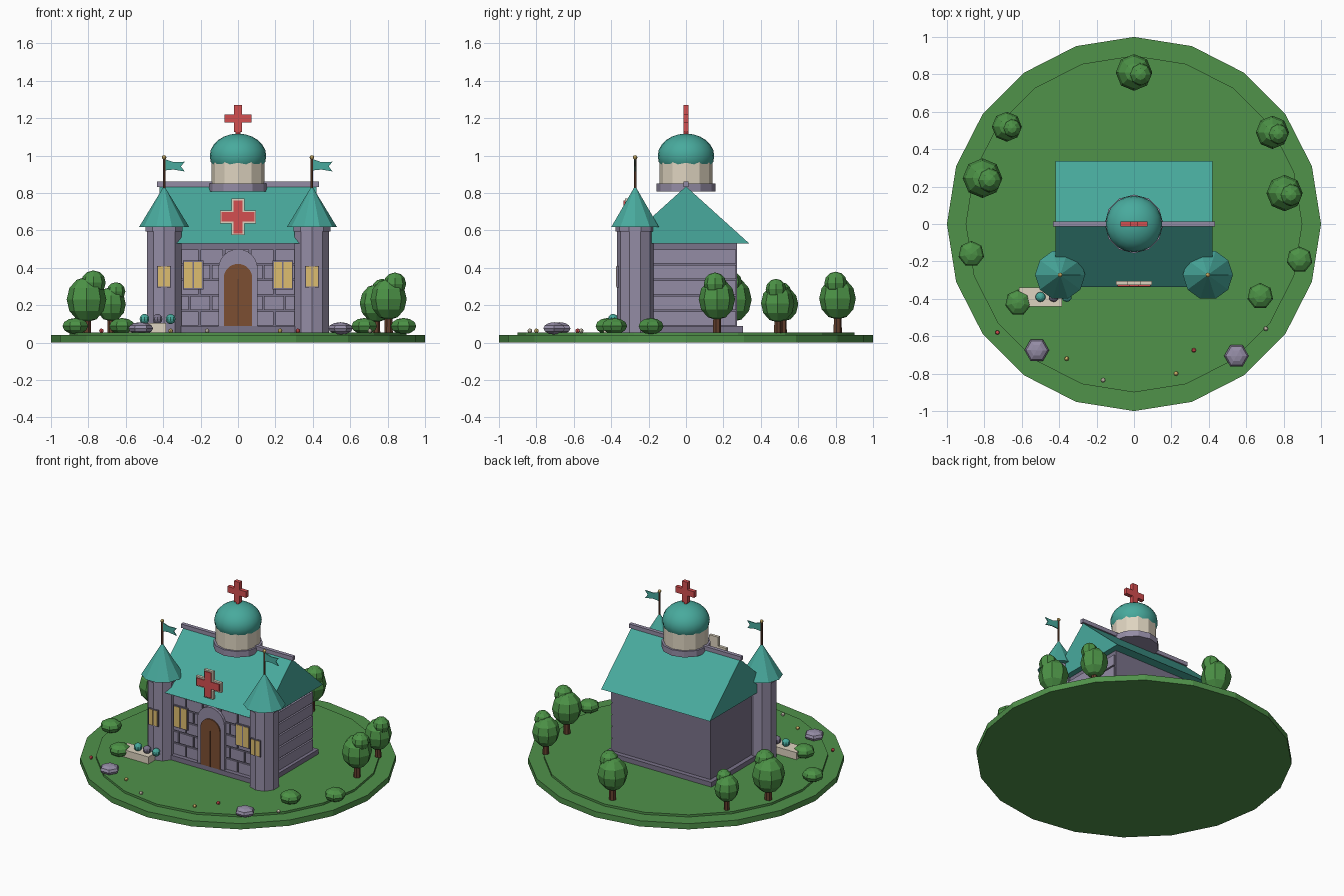
import bpy, bmesh, math
from mathutils import Matrix, Vector

cube = bpy.data.objects.get("Cube")
if cube:
    bpy.data.objects.remove(cube)


def material(name, r, g, b):
    col = [((c / 255 + 0.055) / 1.055) ** 2.4 for c in (r, g, b)] + [1]
    m = bpy.data.materials.new(name)
    m.use_nodes = True
    m.diffuse_color = col
    m.node_tree.nodes["Principled BSDF"].inputs["Base Color"].default_value = col
    return m


GRASS = material("grass green", 80, 146, 74)
LEAF = material("leaf green", 76, 146, 70)
STONE = material("pale stone", 148, 140, 165)
MORTAR = material("dark stone", 122, 115, 138)
TEAL = material("teal roof", 72, 170, 157)
CREAM = material("cream", 222, 212, 192)
RED = material("red", 212, 78, 80)
GOLD = material("warm gold", 222, 190, 112)
WOOD = material("brown wood", 124, 78, 50)
TRUNK = material("dark bark", 98, 62, 44)


def finish(name, bm, mat):
    bmesh.ops.recalc_face_normals(bm, faces=bm.faces[:])
    me = bpy.data.meshes.new(name)
    bm.to_mesh(me)
    bm.free()
    me.materials.append(mat)
    ob = bpy.data.objects.new(name, me)
    bpy.context.scene.collection.objects.link(ob)
    return ob


def boxes(name, mat, *bounds):
    """Boxes given as (x0, x1, y0, y1, z0, z1), joined in one object."""
    bm = bmesh.new()
    for x0, x1, y0, y1, z0, z1 in bounds:
        m = (Matrix.Translation(((x0 + x1) / 2, (y0 + y1) / 2, (z0 + z1) / 2))
             @ Matrix.Diagonal((x1 - x0, y1 - y0, z1 - z0, 1)))
        bmesh.ops.create_cube(bm, size=1, matrix=m)
    return finish(name, bm, mat)


def tube(name, mat, x, y, z0, z1, r0, r1, sides, turn=0):
    bm = bmesh.new()
    m = Matrix.Translation((x, y, (z0 + z1) / 2)) @ Matrix.Rotation(turn, 4, "Z")
    bmesh.ops.create_cone(bm, cap_ends=True, segments=sides, radius1=r0,
                          radius2=r1, depth=z1 - z0, matrix=m)
    return finish(name, bm, mat)


def ball(name, mat, x, y, z, r, squash=1, sides=8, rings=6, turn=0):
    bm = bmesh.new()
    m = (Matrix.Translation((x, y, z)) @ Matrix.Rotation(turn, 4, "Z")
         @ Matrix.Diagonal((r, r, r * squash, 1)))
    bmesh.ops.create_uvsphere(bm, u_segments=sides, v_segments=rings, radius=1, matrix=m)
    return finish(name, bm, mat)


def prism(name, mat, points, push):
    """A flat outline pushed along a vector."""
    bm = bmesh.new()
    face = bm.faces.new([bm.verts.new(p) for p in points])
    out = bmesh.ops.extrude_face_region(bm, geom=[face])
    moved = [v for v in out["geom"] if isinstance(v, bmesh.types.BMVert)]
    bmesh.ops.translate(bm, verts=moved, vec=Vector(push))
    return finish(name, bm, mat)


def cross(name, mat, y0, y1, z, reach, half):
    """Upright cross: one post and two side arms."""
    return boxes(name, mat, (-half, half, y0, y1, z - reach, z + reach),
                 (-reach, -half, y0, y1, z - half, z + half),
                 (half, reach, y0, y1, z - half, z + half))


def arch(name, mat, half, bottom, spring, y, depth):
    pts = [(-half, y, bottom), (half, y, bottom)]
    for i in range(13):
        a = math.pi * i / 12
        pts.append((half * math.cos(a), y, spring + half * math.sin(a)))
    return prism(name, mat, pts, (0, -depth, 0))


# Island
tube("island", GRASS, 0, 0, 0, 0.04, 1, 1, 20)
tube("lawn", GRASS, 0, 0, 0.04, 0.055, 0.9, 0.9, 20)

# Main hall
FRONT, SIDE = -0.27, 0.38
boxes("plinth", MORTAR, (-0.41, 0.41, -0.305, 0.305, 0.055, 0.088))
boxes("hall_walls", MORTAR, (-SIDE, SIDE, FRONT, 0.273, 0.088, 0.535))
prism("roof", TEAL, [(-0.42, -0.338, 0.53), (-0.42, 0.338, 0.53), (-0.42, 0, 0.835)],
      (0.84, 0, 0))
boxes("ridge_beam", STONE, (-0.433, 0.433, -0.013, 0.013, 0.833, 0.86))

# Stone courses on the front and the left side
COURSE, GAP = 0.083, 0.01
blocks, bands = [], []
for row in range(5):
    z0 = 0.092 + row * COURSE
    z1 = z0 + COURSE - GAP
    bands.append((SIDE, SIDE + 0.012, FRONT + 0.01, 0.268, z0, z1))
    joints = [-0.33, -0.2, -0.07, 0.07, 0.2, 0.33]
    if row % 2:
        joints = [-0.33, -0.255, -0.14, 0, 0.14, 0.255, 0.33]
    for a, b in zip(joints, joints[1:]):
        blocks.append((a, b - GAP, FRONT - 0.012, FRONT, z0, z1))
boxes("front_stones", STONE, *blocks)
boxes("side_courses", STONE, *bands)

# Doorway
arch("door_surround", STONE, 0.105, 0.088, 0.395, FRONT, 0.03)
arch("door", WOOD, 0.076, 0.088, 0.345, FRONT - 0.03, 0.008)
boxes("door_seam", TRUNK, (-0.003, 0.003, -0.311, -0.307, 0.09, 0.34))


def window(name, x, y, z0, z1, half):
    boxes(name + "_frame", MORTAR, (x - half, x + half, y - 0.01, y, z0, z1))
    rim, bar, front = half * 0.12, half * 0.08, y - 0.013
    boxes(name + "_panes", GOLD,
          (x - half + rim, x - bar, front, y, z0 + rim, z1 - rim),
          (x + bar, x + half - rim, front, y, z0 + rim, z1 - rim))


# Towers, windows, flags
for side, s in (("right", -1), ("left", 1)):
    x, y = s * 0.395, -0.272
    window(side + "_hall_window", s * 0.24, FRONT - 0.012, 0.285, 0.438, 0.055)
    tube(side + "_tower", STONE, x, y, 0.055, 0.6, 0.097, 0.097, 10)
    tube(side + "_tower_rim", STONE, x, y, 0.595, 0.622, 0.104, 0.104, 10)
    tube(side + "_tower_roof", TEAL, x, y, 0.618, 0.838, 0.134, 0, 10, math.pi / 2)
    window(side + "_tower_window", x, y - 0.09, 0.295, 0.41, 0.037)
    tube(side + "_flag_pole", TRUNK, x, y, 0.82, 0.985, 0.007, 0.007, 6)
    ball(side + "_pole_tip", GOLD, x, y, 0.99, 0.012)
    outline = [(0, 0.92), (0.05, 0.925), (0.11, 0.915), (0.09, 0.942),
               (0.11, 0.967), (0.05, 0.965), (0, 0.982)]
    prism(side + "_flag", TEAL, [(x + u, y - 0.003, v) for u, v in outline], (0, 0.006, 0))

# Sign on the front slope
cross("sign_back", CREAM, -0.326, -0.306, 0.672, 0.097, 0.035)
cross("sign_cross", RED, -0.334, -0.326, 0.672, 0.088, 0.025)

# Cupola
tube("cupola_base", STONE, 0, 0, 0.808, 0.85, 0.157, 0.157, 12)
tube("cupola_drum", CREAM, 0, 0, 0.85, 0.975, 0.143, 0.143, 12)
dome = ball("dome", TEAL, 0, 0, 0.998, 0.151, 0.79, 20, 12)
dome.data.polygons.foreach_set("use_smooth", [True] * len(dome.data.polygons))
cross("top_cross", RED, -0.014, 0.014, 1.198, 0.073, 0.021)
tube("cross_foot", RED, 0, 0, 1.1, 1.13, 0.014, 0.014, 8)

# Trees
for x, y, z, r in ((0, 0.81, 0.235, 0.098), (-0.68, 0.52, 0.205, 0.08),
                   (-0.81, 0.245, 0.23, 0.106), (0.74, 0.49, 0.21, 0.089),
                   (0.805, 0.165, 0.232, 0.097)):
    tube("tree_trunk", TRUNK, x, y, 0.05, z, r * 0.24, r * 0.19, 7)
    ball("tree_crown", LEAF, x, y, z, r, 1.15)
    ball("tree_top", LEAF, x + r * 0.35, y - r * 0.1, z + r * 0.85, r * 0.62)

# Bushes and boulders
for x, y in ((-0.87, -0.16), (-0.62, -0.42), (0.675, -0.385), (0.885, -0.19)):
    ball("bush", LEAF, x, y, 0.088, 0.07, 0.62, 7, 6)
for x, y in ((-0.52, -0.675), (0.548, -0.705)):
    ball("boulder", STONE, x, y, 0.076, 0.066, 0.5, 6, 6, math.pi / 6)

# Flowers
for x, y, mat in ((-0.73, -0.58, RED), (-0.36, -0.72, GOLD), (-0.165, -0.835, CREAM),
                  (0.225, -0.8, GOLD), (0.32, -0.675, RED), (0.705, -0.56, CREAM)):
    ball("flower", mat, x, y, 0.063, 0.012)

# Stall with three jars
boxes("stall", CREAM, (-0.615, -0.385, -0.44, -0.34, 0.055, 0.105))
for x, mat in ((-0.5, TEAL), (-0.43, MORTAR), (-0.36, TEAL)):
    ball("jar", mat, x, -0.39, 0.126, 0.027, 1, 10, 8)
